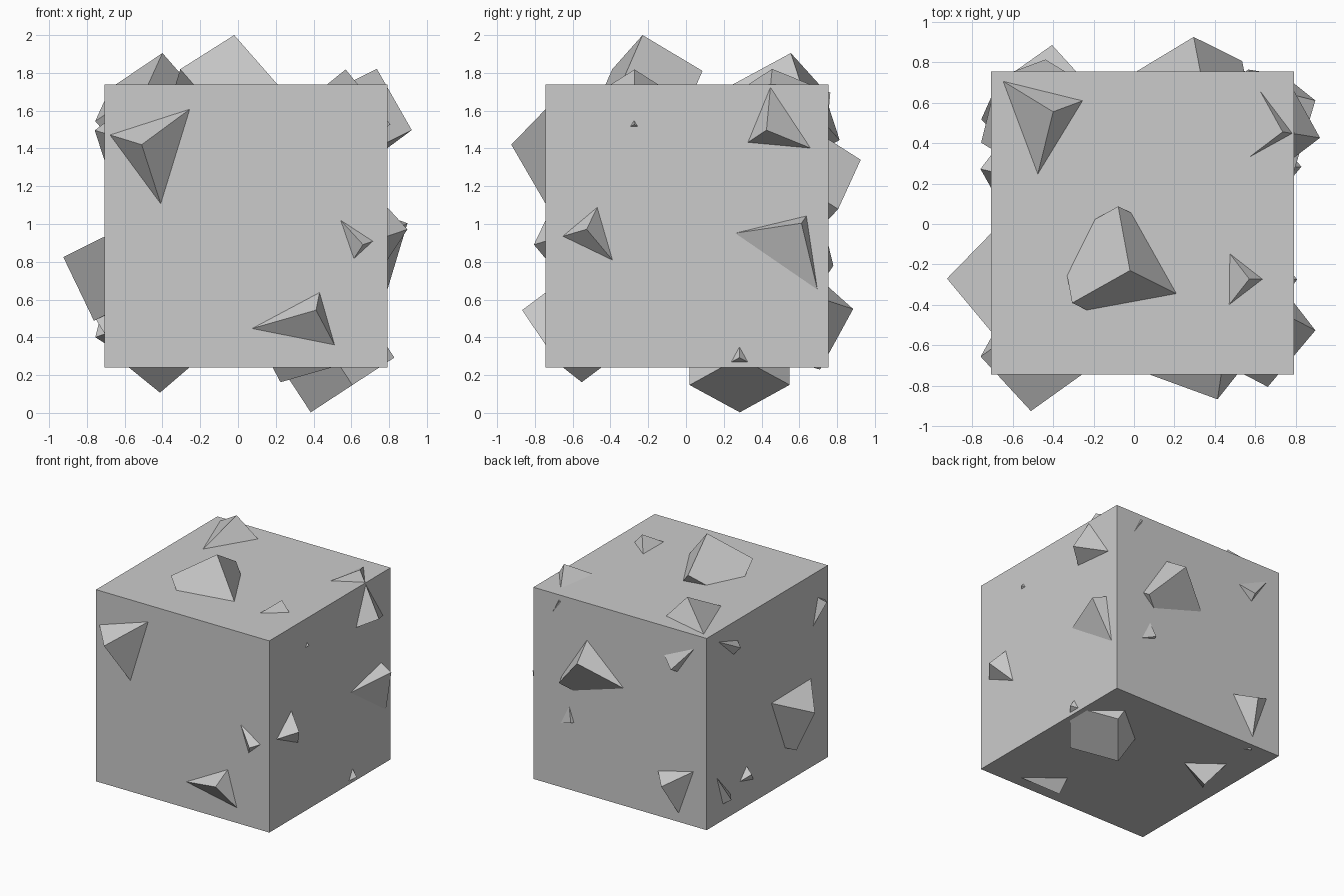
import bpy
import bmesh
from mathutils import Vector, Matrix

if "Cube" in bpy.data.objects:
    bpy.data.objects.remove(bpy.data.objects["Cube"])

CENTRE = Vector((0.0425, 0.005, 0.99))
SIZE = 1.497
SMALL = SIZE / 4


def make_cube(name, matrix):
    mesh = bpy.data.meshes.new(name)
    bm = bmesh.new()
    bmesh.ops.create_cube(bm, size=1.0)
    bm.to_mesh(mesh)
    bm.free()
    obj = bpy.data.objects.new(name, mesh)
    obj.matrix_world = matrix
    bpy.context.collection.objects.link(obj)


def embedded_cube(name, tip, along_a, along_b):
    """Cube with a corner at tip and two edges aimed at along_a / along_b."""
    tip = Vector(tip)
    a = (Vector(along_a) - tip).normalized()
    b = Vector(along_b) - tip
    b = (b - a * b.dot(a)).normalized()
    c = a.cross(b)
    if c.dot(CENTRE - tip) < 0:      # third edge runs into the block
        a, b, c = b, a, -c
    mid = tip + (a + b + c) * SMALL / 2
    rot = Matrix((a, b, c)).transposed().to_4x4()
    make_cube(name, Matrix.Translation(mid) @ rot @ Matrix.Scale(SMALL, 4))


# Main block
make_cube("main_block", Matrix.Translation(CENTRE) @ Matrix.Scale(SIZE, 4))

# Tilted cubes breaking through the faces: tip, then a point on each of two edges
cubes = {
    "front_upper": ((-.51, -.925, 1.42), (-.41, -.745, 1.11), (-.255, -.745, 1.615)),
    "front_lower": ((.413, -.867, .544), (.079, -.745, .448), (.508, -.745, .363)),
    "right_upper": ((.92, .426, 1.497), (.79, .447, 1.725), (.79, .664, 1.396)),
    "right_front": ((.897, -.526, .972), (.662, -.805, .891), (.79, -.389, .808)),
    "right_back": ((.897, .611, 1.004), (.79, .257, .951), (.79, .690, .654)),
    "top_big": ((-.02, -.23, 2.0), (-.305, -.39, 1.82), (-.08, .085, 1.81)),
    "top_back": ((-.40, .555, 1.905), (-.475, .25, 1.74), (-.645, .705, 1.74)),
    "top_right": ((.57, -.272, 1.818), (.805, -.275, 1.53), (.47, -.145, 1.74)),
    "bottom_right": ((.385, .285, .003), (.605, .02, .147), (.605, .55, .147)),
    "bottom_left": ((-.413, .285, .107), (-.258, .249, .24), (-.49, .426, .24)),
    "left": ((-.925, -.27, .825), (-.705, -.534, .934), (-.705, -.038, .928)),
    "back_upper": ((.295, .925, 1.34), (.534, .806, 1.08), (.012, .755, 1.159)),
    "back_lower": ((-.405, .885, .55), (-.483, .71, .23), (-.59, .755, .668)),
}
for part, (tip, a, b) in cubes.items():
    embedded_cube(part + "_cube", tip, a, b)
